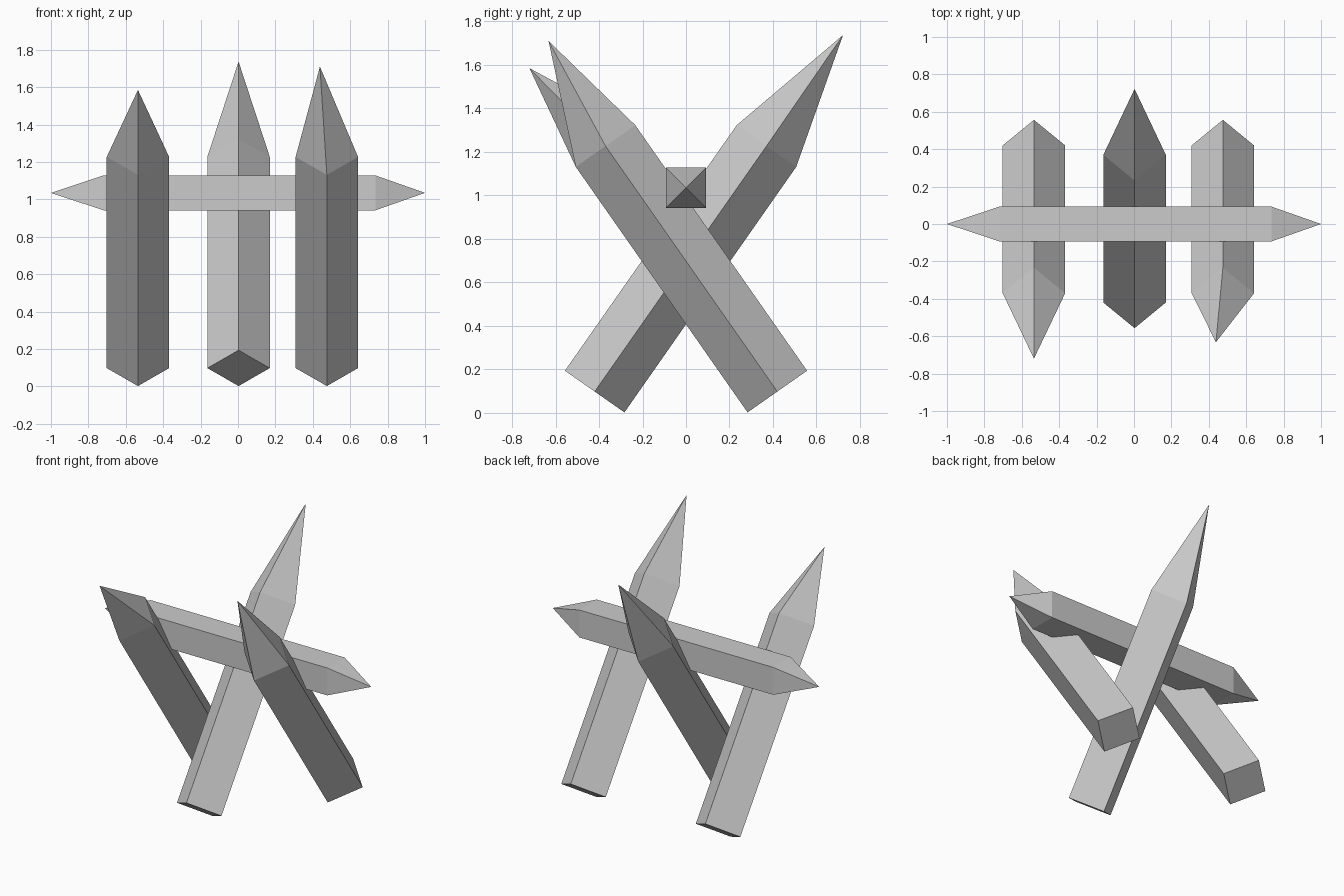
import bpy, bmesh
from math import radians, sin, cos
from mathutils import Vector

if "Cube" in bpy.data.objects:
    bpy.data.objects.remove(bpy.data.objects["Cube"])


def square_beam(name, start, end, side_a, side_b, tips):
    """Four-sided beam from start to end; tips = {'start': point, 'end': point}."""
    bm = bmesh.new()
    rings = []
    for c in (Vector(start), Vector(end)):
        rings.append([bm.verts.new(c + d) for d in (side_a, side_b, -side_a, -side_b)])
    for i in range(4):
        j = (i + 1) % 4
        bm.faces.new((rings[0][i], rings[0][j], rings[1][j], rings[1][i]))
    for key, ring in zip(("start", "end"), rings):
        if key in tips:
            apex = bm.verts.new(tips[key])
            for i in range(4):
                bm.faces.new((ring[i], ring[(i + 1) % 4], apex))
        else:
            bm.faces.new(ring)
    bmesh.ops.recalc_face_normals(bm, faces=bm.faces)
    mesh = bpy.data.meshes.new(name)
    bm.to_mesh(mesh)
    bm.free()
    obj = bpy.data.objects.new(name, mesh)
    bpy.context.collection.objects.link(obj)
    return obj


# Leaning sharpened stakes, set edge-on to the front
R = 0.167
TILT = radians(35)
stakes = [
    ("left_stake", -0.535, -1, (-0.535, -0.72, 1.585)),
    ("middle_stake", 0.003, 1, (0.003, 0.722, 1.737)),
    ("right_stake", 0.475, -1, (0.438, -0.632, 1.71)),
]
for name, x, lean, tip in stakes:
    across = Vector((0, -lean * cos(TILT), sin(TILT))) * R
    square_beam(name, (x, -lean * 0.42, 0.098), (x, lean * 0.37, 1.227),
                Vector((R, 0, 0)), across, {"end": tip})

# Horizontal crossbar pointed at both ends
H, Z = 0.093, 1.035
square_beam("crossbar", (-0.72, 0, Z), (0.735, 0, Z),
            Vector((0, H, H)), Vector((0, -H, H)),
            {"start": (-1, 0, Z), "end": (1, 0, Z)})
